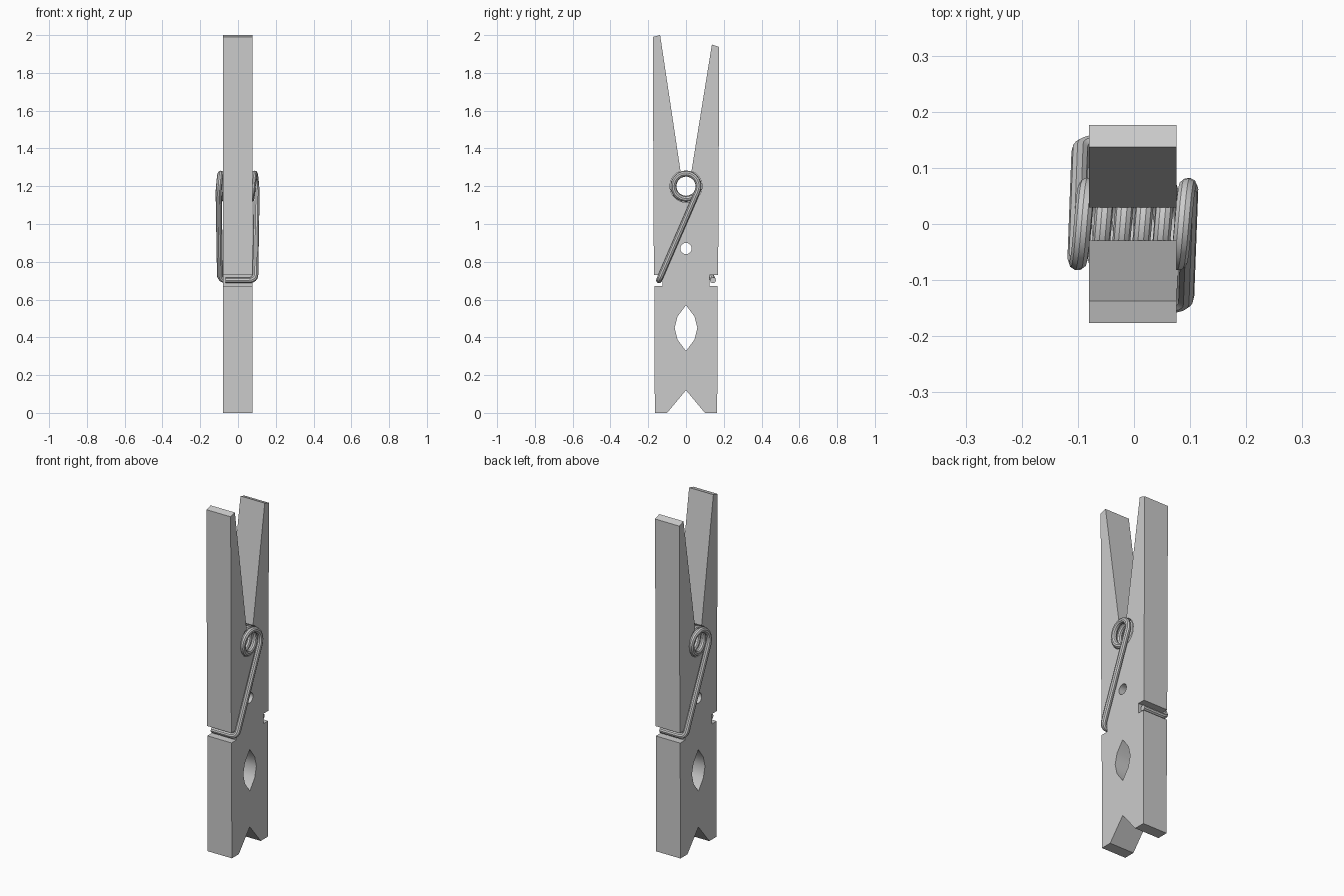
import bpy, bmesh, math
from mathutils import Vector

if "Cube" in bpy.data.objects:
    bpy.data.objects.remove(bpy.data.objects["Cube"])

X0, X1 = -0.08, 0.076      # wood thickness range
COIL_Z, COIL_R, WIRE_R = 1.2, 0.067, 0.016
XC = -0.002                # spring centre in x


def arc(z, r, a0, a1, n):
    """Points of an arc centred on y = 0, angles in degrees."""
    return [(r * math.cos(math.radians(a0 + (a1 - a0) * i / n)),
             z + r * math.sin(math.radians(a0 + (a1 - a0) * i / n))) for i in range(n + 1)]


def finish(obj):
    bpy.ops.object.select_all(action='DESELECT')
    obj.select_set(True)
    bpy.context.view_layer.objects.active = obj
    if obj.type == 'CURVE':
        bpy.ops.object.convert(target='MESH')
    bpy.ops.object.shade_smooth_by_angle(angle=math.radians(32))


def wooden_half(name, side, top_inner, top_outer):
    # bottom bevel, outer edge with notch, handle, coil groove, pin hole, lens hole
    prof = [(0, 0.12), (0.1, 0), (0.165, 0),
            (0.168, 0.672), (0.125, 0.672), (0.125, 0.73), (0.17, 0.73),
            (0.176, top_outer), (0.137, top_inner)]
    prof += arc(COIL_Z, 0.085, 70, -90, 12)
    prof += arc(0.87, 0.03, 90, -90, 8)
    prof += [(0, 0.57), (0.045, 0.51), (0.06, 0.45), (0.045, 0.388), (0, 0.328)]
    bm = bmesh.new()
    face = bm.faces.new([bm.verts.new((X0, side * y, z)) for y, z in prof])
    new = bmesh.ops.extrude_face_region(bm, geom=[face])['geom']
    bmesh.ops.translate(bm, vec=(X1 - X0, 0, 0),
                        verts=[v for v in new if isinstance(v, bmesh.types.BMVert)])
    bmesh.ops.recalc_face_normals(bm, faces=bm.faces)
    me = bpy.data.meshes.new(name)
    bm.to_mesh(me)
    bm.free()
    obj = bpy.data.objects.new(name, me)
    bpy.context.collection.objects.link(obj)
    finish(obj)


wooden_half("front_wooden_half", -1, 2.0, 1.99)
wooden_half("back_wooden_half", 1, 1.95, 1.937)

# spring path: hooked arm, coil, then the same arm turned half around z
start, sweep, pitch = -24.5, 229 + 5 * 360, 0.038
n = 112
half_w = pitch * sweep / 720
coil = []
for i in range(n + 1):
    t = i / n
    a = math.radians(start + sweep * t)
    coil.append(Vector((half_w * (1 - 2 * t) * 0.94, COIL_R * math.cos(a),
                        COIL_Z + COIL_R * math.sin(a))))

corner = Vector((0.093, -0.143, 0.702))
tip = Vector((-0.063, -0.143, 0.702))
up = corner + (coil[0] - corner).normalized() * 0.035
side = corner + (tip - corner).normalized() * 0.035
bend = [side * (1 - t) ** 2 + corner * 2 * t * (1 - t) + up * t ** 2
        for t in (i / 6 for i in range(7))]
arm = [tip] + bend
path = arm + coil + [Vector((-p.x, -p.y, p.z)) for p in reversed(arm)]

cu = bpy.data.curves.new("spring", 'CURVE')
cu.dimensions = '3D'
cu.bevel_depth = WIRE_R
cu.bevel_resolution = 3
cu.use_fill_caps = True
sp = cu.splines.new('POLY')
sp.points.add(len(path) - 1)
for pt, p in zip(sp.points, path):
    pt.co = (p.x + XC, p.y, p.z, 1)
spring = bpy.data.objects.new("spring", cu)
bpy.context.collection.objects.link(spring)
finish(spring)
